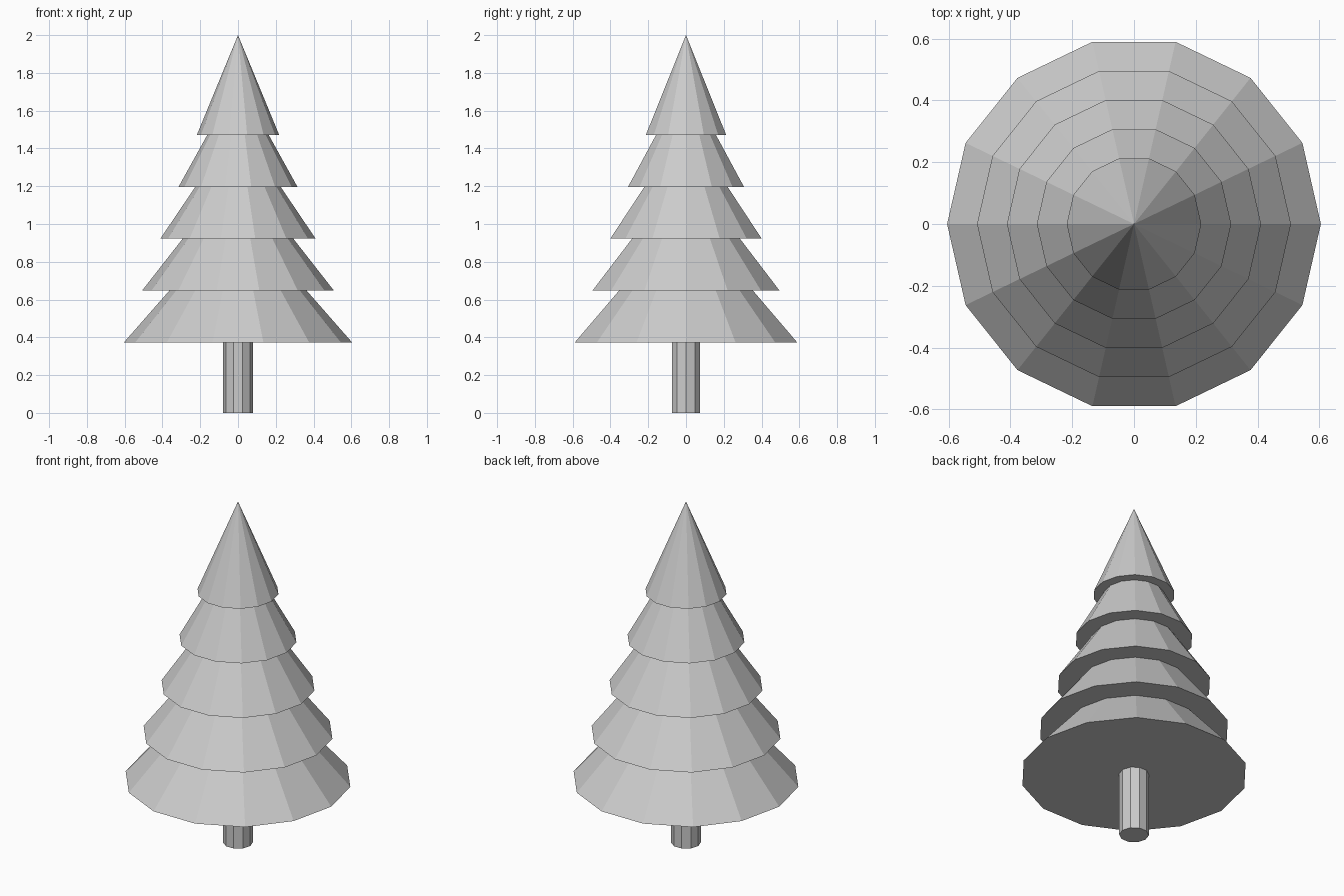
import bpy

# Remove the default cube
cube = bpy.data.objects.get("Cube")
if cube:
    bpy.data.objects.remove(cube, do_unlink=True)

# Single plain grey
grey = bpy.data.materials.new("light_grey")
grey.use_nodes = True
colour = (0.6, 0.6, 0.6, 1)
grey.diffuse_color = colour
bsdf = next(n for n in grey.node_tree.nodes if n.type == "BSDF_PRINCIPLED")
bsdf.inputs["Base Color"].default_value = colour
bsdf.inputs["Roughness"].default_value = 0.8


def tapered(name, sides, r_bottom, r_top, z_bottom, z_top):
    """Flat-shaded cone or prism with a corner pointing along +x."""
    bpy.ops.mesh.primitive_cone_add(
        vertices=sides, radius1=r_bottom, radius2=r_top,
        depth=z_top - z_bottom, location=(0, 0, (z_bottom + z_top) / 2))
    obj = bpy.context.object
    obj.name = name
    # The primitive starts its ring on the y axis
    for v in obj.data.vertices:
        v.co.x, v.co.y = v.co.y, -v.co.x
    obj.data.materials.append(grey)
    return obj


# Trunk, reaching just inside the lowest tier
tapered("trunk", 10, 0.079, 0.079, 0, 0.40)

# Five overlapping tiers of branches, shrinking upwards
TIERS = 5
for i in range(TIERS):
    z = 0.372 + 0.275 * i
    radius = 0.605 - 0.0968 * i
    height = 0.69 - 0.0405 * i
    top = 2.0 if i == TIERS - 1 else z + height
    tapered(f"branch_tier_{i + 1}", 14, radius, 0, z, top)
